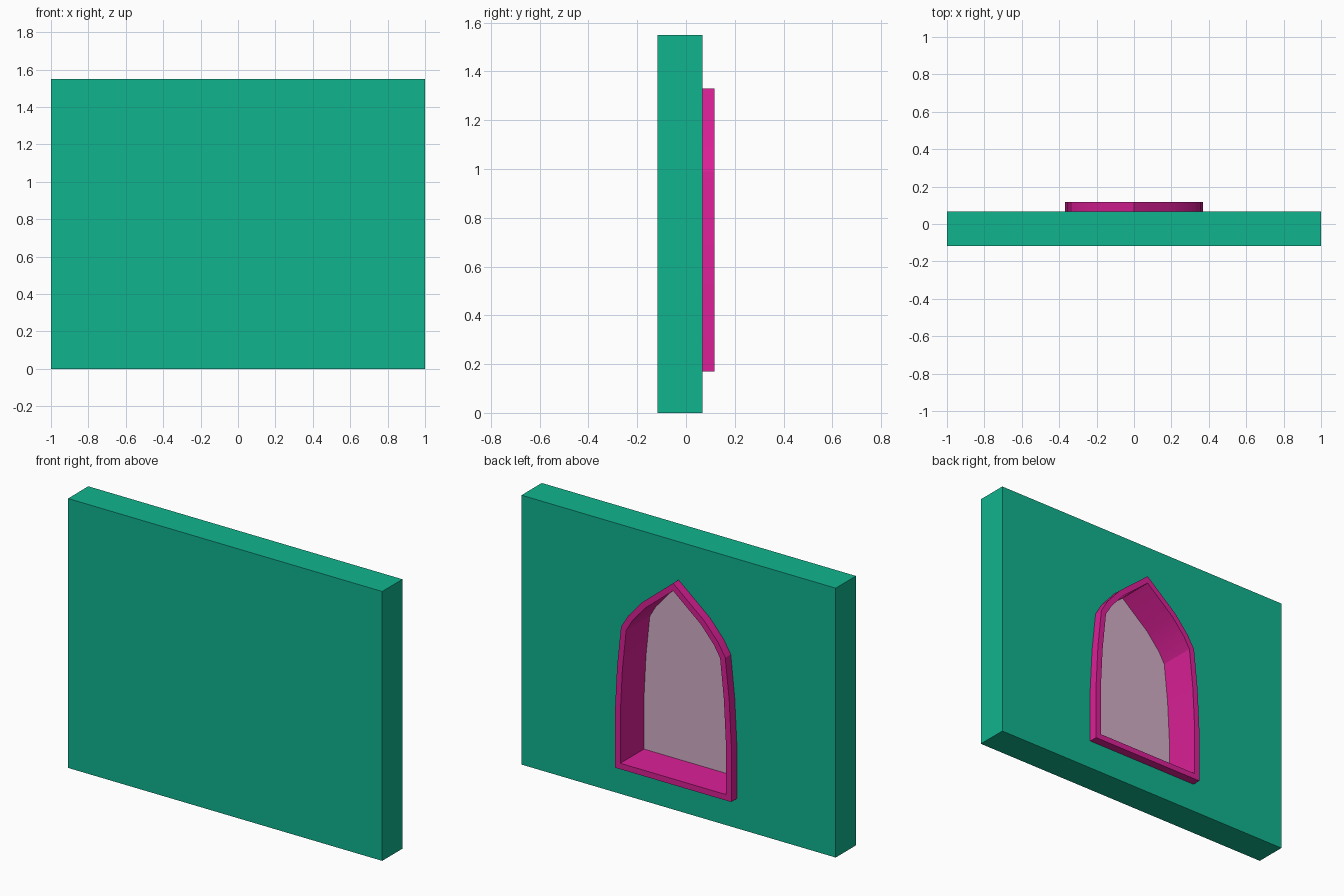
import bpy
import math
from mathutils import Vector

cube = bpy.data.objects.get("Cube")
if cube:
    bpy.data.objects.remove(cube, do_unlink=True)


def material(name, rgb):
    """Flat material from display RGB (0-255), stored as linear values."""
    lin = [((c / 255 + 0.055) / 1.055) ** 2.4 if c > 10 else c / 255 / 12.92 for c in rgb]
    mat = bpy.data.materials.new(name)
    mat.use_nodes = True
    mat.diffuse_color = (*lin, 1)
    mat.node_tree.nodes["Principled BSDF"].inputs["Base Color"].default_value = (*lin, 1)
    return mat


green = material("wall green", (16, 180, 142))
magenta = material("frame magenta", (218, 32, 150))
mauve = material("panel mauve", (210, 175, 199))


def build(name, verts, faces, mat):
    mesh = bpy.data.meshes.new(name)
    mesh.from_pydata(verts, [], faces)
    mesh.materials.append(mat)
    mesh.update()
    obj = bpy.data.objects.new(name, mesh)
    bpy.context.collection.objects.link(obj)
    return obj


def inset(points, dist):
    """Mitred inward offset of a counter-clockwise outline."""
    result = []
    for i, p in enumerate(points):
        a = (p - points[i - 1]).normalized()
        b = (points[(i + 1) % len(points)] - p).normalized()
        na, nb = Vector((-a.y, a.x)), Vector((-b.y, b.x))
        result.append(p + (na + nb) * dist / (1 + na.dot(nb)))
    return result


def ring(points, y):
    return [(p.x, y, p.y) for p in points]


# Pointed arch outline: one half, mirrored
half = [(0.37, 0.17), (0.37, 0.5), (0.357, 0.75), (0.332, 0.99),
        (0.287, 1.065), (0.2, 1.165), (0, 1.33)]
outer = [Vector(p) for p in half + [(-x, z) for x, z in half[-2::-1]]]
inner = inset(outer, 0.034)
middle = inset(outer, 0.017)
n = len(outer)
wall_front, wall_back, frame_back, niche_y = -0.117, 0.067, 0.117, -0.098

# Wall slab
bpy.ops.mesh.primitive_cube_add(size=1, location=(0, (wall_front + wall_back) / 2, 0.775))
wall = bpy.context.object
wall.name = "wall"
wall.scale = (2, wall_back - wall_front, 1.55)
bpy.ops.object.transform_apply(location=True, scale=True)
wall.data.materials.append(green)

# Niche recess cut into the wall
sides = [(i, i + n, (i + 1) % n + n, (i + 1) % n) for i in range(n)]
caps = [tuple(range(n)), tuple(range(2 * n - 1, n - 1, -1))]
cutter = build("niche_cutter", ring(middle, niche_y - 0.004) + ring(middle, 0.2),
               sides + caps, green)
cutter.hide_render = True
cut = wall.modifiers.new("niche", "BOOLEAN")
cut.operation = "DIFFERENCE"
cut.solver = "EXACT"
cut.object = cutter
bpy.context.view_layer.objects.active = wall
bpy.ops.object.modifier_apply(modifier=cut.name)
bpy.data.objects.remove(cutter, do_unlink=True)

# Arched frame: outer rim, flat face and deep lining of the niche
loops = (ring(outer, wall_back - 0.003) + ring(outer, frame_back)
         + ring(inner, frame_back) + ring(inner, niche_y))
faces = []
for k in range(3):
    for i in range(n):
        j = (i + 1) % n
        faces.append((k * n + i, k * n + j, (k + 1) * n + j, (k + 1) * n + i)[::-1])
frame = build("arch_frame", loops, faces, magenta)
bpy.ops.object.select_all(action="DESELECT")
frame.select_set(True)
bpy.context.view_layer.objects.active = frame
bpy.ops.object.shade_smooth_by_angle(angle=math.radians(22))

# Panel closing the back of the niche
build("niche_panel", ring(inner, niche_y), [tuple(reversed(range(n)))], mauve)
